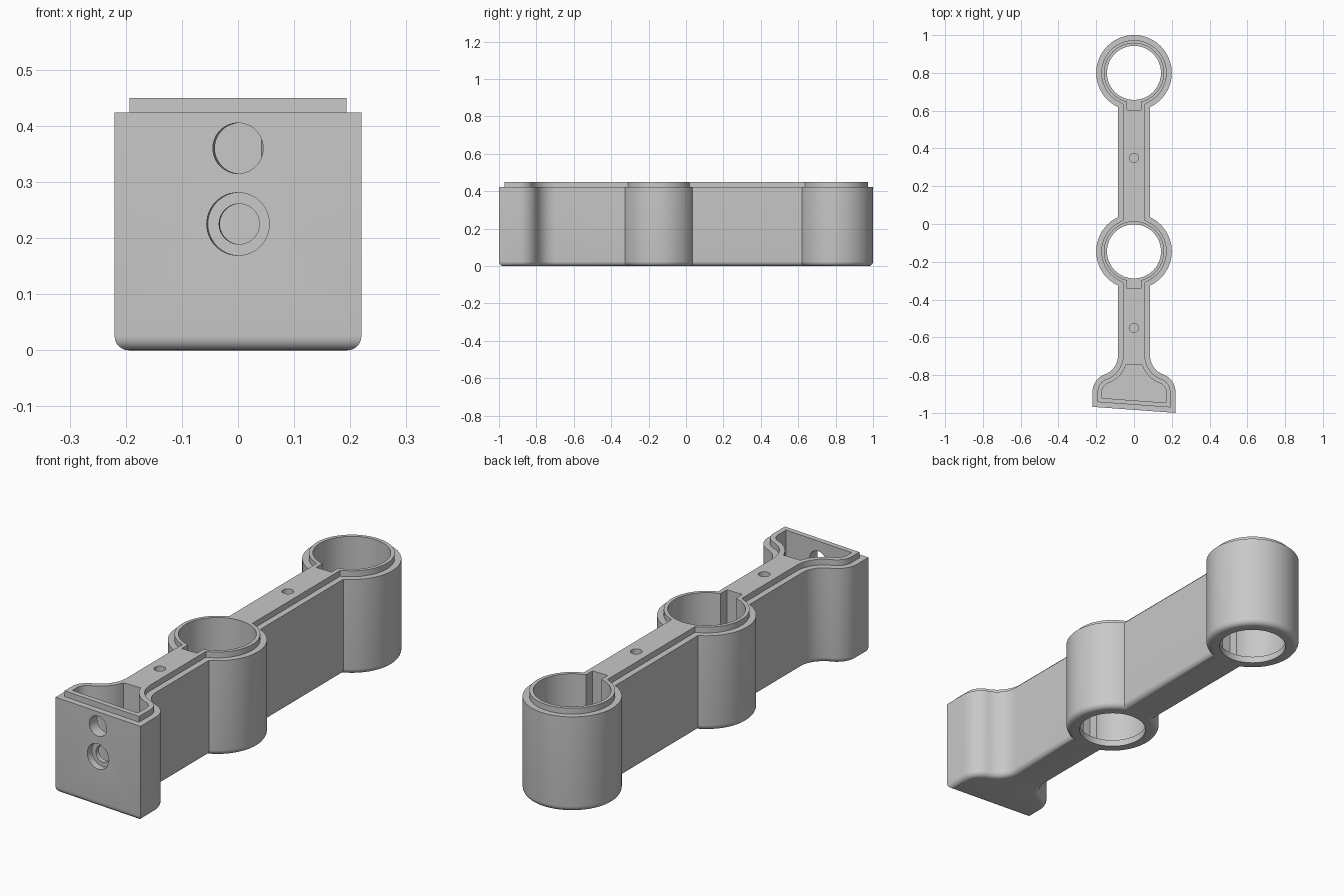
import bpy, bmesh
from math import sin, cos, acos, radians, degrees, pi
from mathutils import Vector, Matrix

cube = bpy.data.objects.get("Cube")
if cube:
    bpy.data.objects.remove(cube, do_unlink=True)

# Main dimensions
RING_R, BORE_R, HOLE_R = 0.2, 0.157, 0.143
ARM = 0.085                  # half width of the arm
RINGS = (0.8, -0.145)        # ring centres along y
FLOOR, STEP, TOP = 0.03, 0.424, 0.45
FILLET, LIP, WALL = 0.025, 0.027, 0.05
LEFT, RIGHT = Vector((-0.22, -0.968)), Vector((0.22, -1.0))

grey = bpy.data.materials.new("plain_grey")
grey.use_nodes = True
grey.diffuse_color = (0.58, 0.58, 0.58, 1)
grey.node_tree.nodes["Principled BSDF"].inputs["Base Color"].default_value = grey.diffuse_color


def arc(cx, cy, r, a0, a1, n):
    angles = [radians(a0 + (a1 - a0) * i / n) for i in range(n + 1)]
    return [Vector((cx + r * cos(a), cy + r * sin(a))) for a in angles]


def inset(points, d):
    """Move a counter-clockwise outline inwards by d."""
    result = []
    for i, p in enumerate(points):
        e1 = (p - points[i - 1]).normalized()
        e2 = (points[(i + 1) % len(points)] - p).normalized()
        n1, n2 = Vector((-e1.y, e1.x)), Vector((-e2.y, e2.x))
        result.append(p + (n1 + n2) * d / (1 + n1.dot(n2)))
    return result


def loft(name, layers):
    """Solid through outlines of equal length, given as (points, z)."""
    bm = bmesh.new()
    loops = [[bm.verts.new((p.x, p.y, z)) for p in pts] for pts, z in layers]
    bm.faces.new(loops[0][::-1])
    bm.faces.new(loops[-1])
    for low, high in zip(loops, loops[1:]):
        for i in range(len(low)):
            j = (i + 1) % len(low)
            bm.faces.new((low[i], low[j], high[j], high[i]))
    return finish(name, bm)


def finish(name, bm):
    mesh = bpy.data.meshes.new(name)
    bm.to_mesh(mesh)
    bm.free()
    mesh.materials.append(grey)
    obj = bpy.data.objects.new(name, mesh)
    bpy.context.collection.objects.link(obj)
    return obj


def cylinder(name, start, axis, r, length, n=48):
    """Cylinder that begins at start and runs along axis."""
    axis = Vector(axis).normalized()
    bm = bmesh.new()
    turn = axis.to_track_quat('Z', 'Y').to_matrix().to_4x4()
    bmesh.ops.create_cone(bm, cap_ends=True, segments=n, radius1=r, radius2=r, depth=length,
                          matrix=Matrix.Translation(Vector(start) + axis * length / 2) @ turn)
    return finish(name, bm)


def cut(target, cutter):
    cutter.hide_render = True
    mod = target.modifiers.new("cut", 'BOOLEAN')
    mod.operation, mod.solver, mod.object = 'DIFFERENCE', 'EXACT', cutter
    bpy.context.view_layer.objects.active = target
    bpy.ops.object.modifier_apply(modifier=mod.name)
    bpy.data.objects.remove(cutter, do_unlink=True)


# Right half of the outline: flared foot, middle ring, end ring
join = degrees(acos(ARM / RING_R))
flare = radians(70)
bulge = Vector((0.12, -0.89))
hollow_r = (bulge.x + 0.1 * cos(flare) - ARM) / (1 - cos(flare))
hollow = bulge + (0.1 + hollow_r) * Vector((cos(flare), sin(flare)))
half = arc(bulge.x, bulge.y, 0.1, 0, 70, 12)
half += arc(hollow.x, hollow.y, hollow_r, 250, 180, 16)[1:]
half += arc(0, RINGS[1], RING_R, -join, join, 32)
half += arc(0, RINGS[0], RING_R, -join, 90, 38)
mirrored = [Vector((-p.x, p.y)) for p in half[-2::-1]]
outline = [RIGHT] + half + mirrored + [LEFT]

# Body with rounded bottom edge and stepped lip on top
layers = []
for i in range(7):
    a = i / 6 * pi / 2
    layers.append((inset(outline, FILLET * (1 - sin(a))), FILLET * (1 - cos(a))))
layers += [(outline, STEP), (inset(outline, LIP), STEP), (inset(outline, LIP), TOP)]
body = loft("bracket_body", layers)

# Ring bores, bottom openings and cable notches
for y in RINGS:
    cut(body, cylinder("bore", (0, y, FLOOR), (0, 0, 1), BORE_R, 0.6, 72))
    cut(body, cylinder("opening", (0, y, -0.1), (0, 0, 1), HOLE_R, 0.3, 72))
    notch = [Vector((x, y + dy)) for x, dy in
             ((-0.038, -0.197), (0.038, -0.197), (0.038, -0.1), (-0.038, -0.1))]
    cut(body, loft("notch", [(notch, FLOOR), (notch, 0.6)]))

# Pocket behind the mounting plate
pocket = [p for p in inset(outline, WALL) if p.y < -0.735]
cut(body, loft("pocket", [(pocket, FLOOR), (pocket, 0.6)]))

# Blind pin holes in the arm
for y in (0.35, -0.55):
    cut(body, cylinder("pin_hole", (0, y, 0.3), (0, 0, 1), 0.024, 0.3, 32))

# Cable hole and counterbored screw hole, square to the slanted plate
face = (LEFT + RIGHT) / 2
along = RIGHT - LEFT
axis = Vector((-along.y, along.x, 0)).normalized()
for z, r, depth in ((0.36, 0.045, 0.08), (0.225, 0.056, 0.03), (0.225, 0.036, 0.08)):
    start = Vector((face.x, face.y, z)) - axis * 0.05
    cut(body, cylinder("plate_hole", start, axis, r, depth + 0.05))

# Smooth curved walls, keep hard edges
bpy.ops.object.select_all(action='DESELECT')
body.select_set(True)
bpy.context.view_layer.objects.active = body
bpy.ops.object.shade_smooth_by_angle(angle=radians(30))
